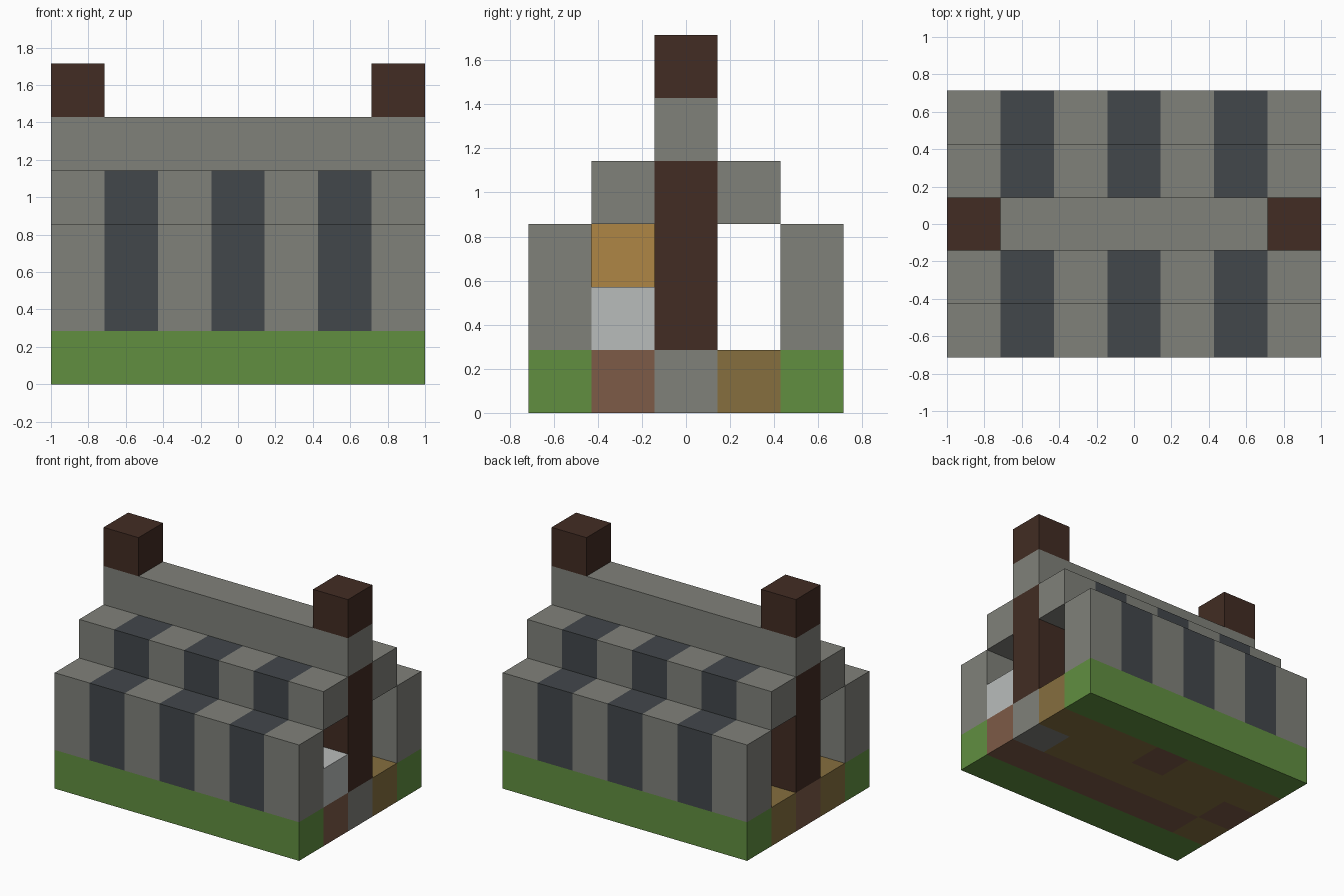
import bpy
import bmesh

cube = bpy.data.objects.get("Cube")
if cube:
    bpy.data.objects.remove(cube, do_unlink=True)

# The house stands on a grid of cells: 7 wide, 5 deep, 6 high
WIDTH, DEPTH = 7, 5
CELL = 2 / WIDTH


def make_material(name, *rgb):
    linear = [((c / 255 + 0.055) / 1.055) ** 2.4 for c in rgb] + [1.0]
    mat = bpy.data.materials.new(name)
    mat.use_nodes = True
    mat.diffuse_color = linear
    mat.node_tree.nodes["Principled BSDF"].inputs["Base Color"].default_value = linear
    return mat


stone = make_material("stone grey", 128, 129, 122)
slate = make_material("slate charcoal", 66, 71, 75)
grass = make_material("grass green", 97, 143, 64)
timber = make_material("dark timber", 66, 44, 35)
soil = make_material("reddish soil", 125, 91, 71)
path = make_material("path tan", 134, 111, 63)
pale = make_material("pale grey", 185, 188, 187)
straw = make_material("straw orange", 175, 134, 69)


def block(name, x, y, z, mat, nx=1, nz=1):
    """Box starting at cell (x, y, z), nx cells long and nz cells high."""
    bm = bmesh.new()
    bmesh.ops.create_cube(bm, size=1)
    for v in bm.verts:
        v.co.x = (x + (v.co.x + 0.5) * nx - WIDTH / 2) * CELL
        v.co.y = (y + v.co.y + 0.5 - DEPTH / 2) * CELL
        v.co.z = (z + (v.co.z + 0.5) * nz) * CELL
    mesh = bpy.data.meshes.new(name)
    bm.to_mesh(mesh)
    bm.free()
    mesh.materials.append(mat)
    obj = bpy.data.objects.new(name, mesh)
    bpy.context.collection.objects.link(obj)
    return obj


# Striped walls and lower roof steps, with a grass border, on both long sides
for side, wall_y, roof_y in (("front", 0, 1), ("back", 4, 3)):
    block(f"{side}_grass_border", 0, wall_y, 0, grass, nx=WIDTH)
    for x in range(WIDTH):
        mat = slate if x % 2 else stone
        block(f"{side}_wall_stripe", x, wall_y, 1, mat, nz=2)
        block(f"{side}_roof_stripe", x, roof_y, 3, mat)

# Floor: front strip, middle strip and back strip
block("front_floor_path", 0, 1, 0, path)
block("front_floor_soil", 1, 1, 0, soil, nx=6)
block("right_post_soil", 0, 2, 0, soil)
block("middle_floor_path", 1, 2, 0, path, nx=5)
block("left_post_footing", 6, 2, 0, stone)
block("back_floor_path_right", 0, 3, 0, path, nx=3)
block("back_floor_soil", 3, 3, 0, soil)
block("back_floor_path_left", 4, 3, 0, path, nx=3)

# Ridge with a post below and a chimney above at each end
block("roof_ridge", 0, 2, 4, stone, nx=WIDTH)
for side, x in (("right", 0), ("left", 6)):
    block(f"{side}_post", x, 2, 1, timber, nz=3)
    block(f"{side}_chimney", x, 2, 5, timber)

# Goods stored inside along the front wall
block("storage_bench", 1, 1, 1, pale, nx=6)
block("straw_stack", 1, 1, 2, straw, nx=5)
